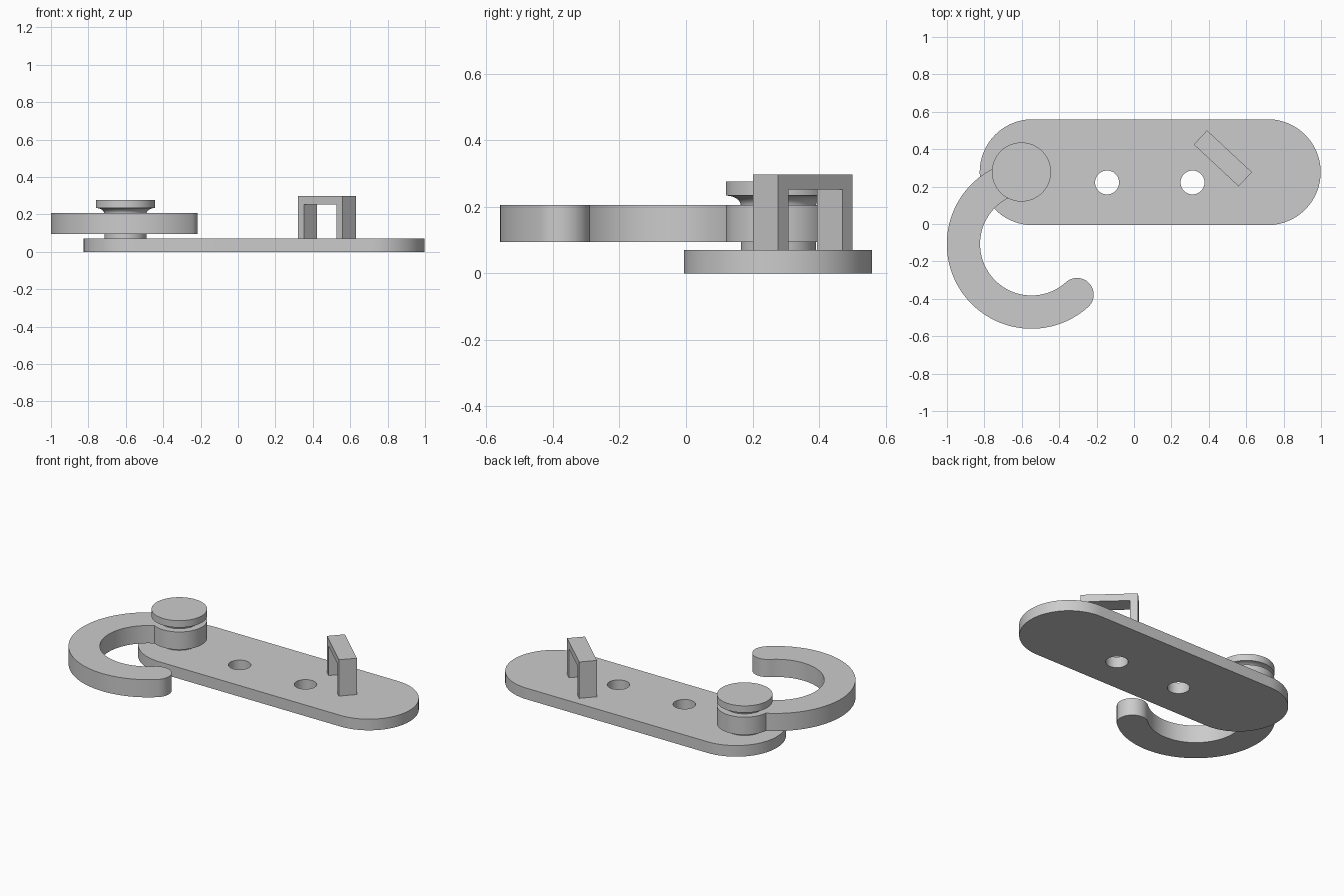
import bpy, bmesh, math
from math import cos, sin, pi, radians
from mathutils import Matrix, Vector

default = bpy.data.objects.get("Cube")
if default:
    bpy.data.objects.remove(default, do_unlink=True)

grey = bpy.data.materials.new("plain grey")
grey.use_nodes = True
grey.diffuse_color = (0.6, 0.6, 0.6, 1)
grey.node_tree.nodes["Principled BSDF"].inputs["Base Color"].default_value = (0.6, 0.6, 0.6, 1)


def arc(center, r, a0, a1, n=48):
    """Points along an arc, angles in radians, both ends included."""
    return [Vector((center[0] + r * cos(a0 + (a1 - a0) * i / n),
                    center[1] + r * sin(a0 + (a1 - a0) * i / n))) for i in range(n + 1)]


def finish(name, bm, matrix=Matrix()):
    bmesh.ops.transform(bm, matrix=matrix, verts=bm.verts)
    bmesh.ops.recalc_face_normals(bm, faces=bm.faces)
    mesh = bpy.data.meshes.new(name)
    bm.to_mesh(mesh)
    bm.free()
    mesh.materials.append(grey)
    obj = bpy.data.objects.new(name, mesh)
    bpy.context.collection.objects.link(obj)
    bpy.ops.object.select_all(action='DESELECT')
    obj.select_set(True)
    bpy.context.view_layer.objects.active = obj
    bpy.ops.object.shade_smooth_by_angle(angle=radians(30))
    return obj


def prism(name, loops, z0, z1, matrix=Matrix()):
    """Extrude an outline; further loops become holes."""
    bm = bmesh.new()
    for loop in loops:
        vs = [bm.verts.new((p[0], p[1], z0)) for p in loop]
        for a, b in zip(vs, vs[1:] + vs[:1]):
            bm.edges.new((a, b))
    bmesh.ops.triangle_fill(bm, use_beauty=True, use_dissolve=False,
                            edges=bm.edges[:], normal=(0, 0, 1))
    result = bmesh.ops.extrude_face_region(bm, geom=bm.faces[:], use_keep_orig=True)
    top = [g for g in result["geom"] if isinstance(g, bmesh.types.BMVert)]
    bmesh.ops.translate(bm, verts=top, vec=(0, 0, z1 - z0))
    return finish(name, bm, matrix)


def lathe(name, profile, center, steps=96):
    bm = bmesh.new()
    vs = [bm.verts.new((r, 0, z)) for r, z in profile]
    edges = [bm.edges.new(pair) for pair in zip(vs, vs[1:])]
    bmesh.ops.spin(bm, geom=vs + edges, cent=(0, 0, 0), axis=(0, 0, 1),
                   angle=2 * pi, steps=steps)
    bmesh.ops.remove_doubles(bm, verts=bm.verts, dist=1e-5)
    return finish(name, bm, Matrix.Translation((*center, 0)))


# Base plate with rounded ends and two screw holes
plate_y, plate_r = 0.277, 0.283
outline = (arc((0.715, plate_y), plate_r, -pi / 2, pi / 2)
           + arc((-0.542, plate_y), plate_r, pi / 2, 3 * pi / 2))
holes = [arc((x, 0.222), 0.064, 0, 2 * pi)[:-1] for x in (-0.144, 0.313)]
prism("base_plate", [outline] + holes, 0, 0.07)

# Swinging hook: curved arm that joins a round boss, with a rounded tip
hook_c, boss_c = Vector((-0.548, -0.107)), Vector((-0.602, 0.278))
r_out, r_in, boss_r = 0.453, 0.275, 0.158
tip_a = radians(312)
to_boss = boss_c - hook_c
d = to_boss.length


def meet(r):
    """Angle about the hook centre where a circle of radius r meets the boss."""
    return math.atan2(to_boss.y, to_boss.x) + math.acos((r * r + d * d - boss_r ** 2) / (2 * r * d))


outer = arc(hook_c, r_out, meet(r_out), tip_a, 64)
inner = arc(hook_c, r_in, tip_a, meet(r_in), 64)
mid = (r_out + r_in) / 2
tip = arc(hook_c + Vector((cos(tip_a), sin(tip_a))) * mid, (r_out - r_in) / 2,
          tip_a, tip_a + pi, 24)
v0, v1 = inner[-1] - boss_c, outer[0] - boss_c
a0, a1 = math.atan2(v0.y, v0.x), math.atan2(v1.y, v1.x)
boss = arc(boss_c, boss_r, a0, a0 + (a1 - a0) % (2 * pi), 64)
prism("hook", [outer + tip[1:-1] + inner + boss[1:-1]], 0.095, 0.206)

# Pivot pin with a flared round cap
flare = [(0.113 + 0.045 * (1 - cos(t)), 0.204 + 0.03 * sin(t))
         for t in (pi / 2 * i / 6 for i in range(7))]
lathe("pivot_pin", [(0, 0.07), (0.113, 0.07)] + flare + [(0.158, 0.277), (0, 0.277)], boss_c)

# Upright catch: an arch set diagonally on the plate
half, thick, top = 0.164, 0.045, 0.298
leg = half - thick
arch = [(-half, 0.07), (-half, top), (half, top), (half, 0.07),
        (leg, 0.07), (leg, top - thick), (-leg, top - thick), (-leg, 0.07)]
prism("catch_arch", [arch], -0.052, 0.052,
      Matrix.Translation((0.475, 0.351, 0)) @ Matrix.Rotation(radians(-43), 4, 'Z')
      @ Matrix.Rotation(pi / 2, 4, 'X'))
